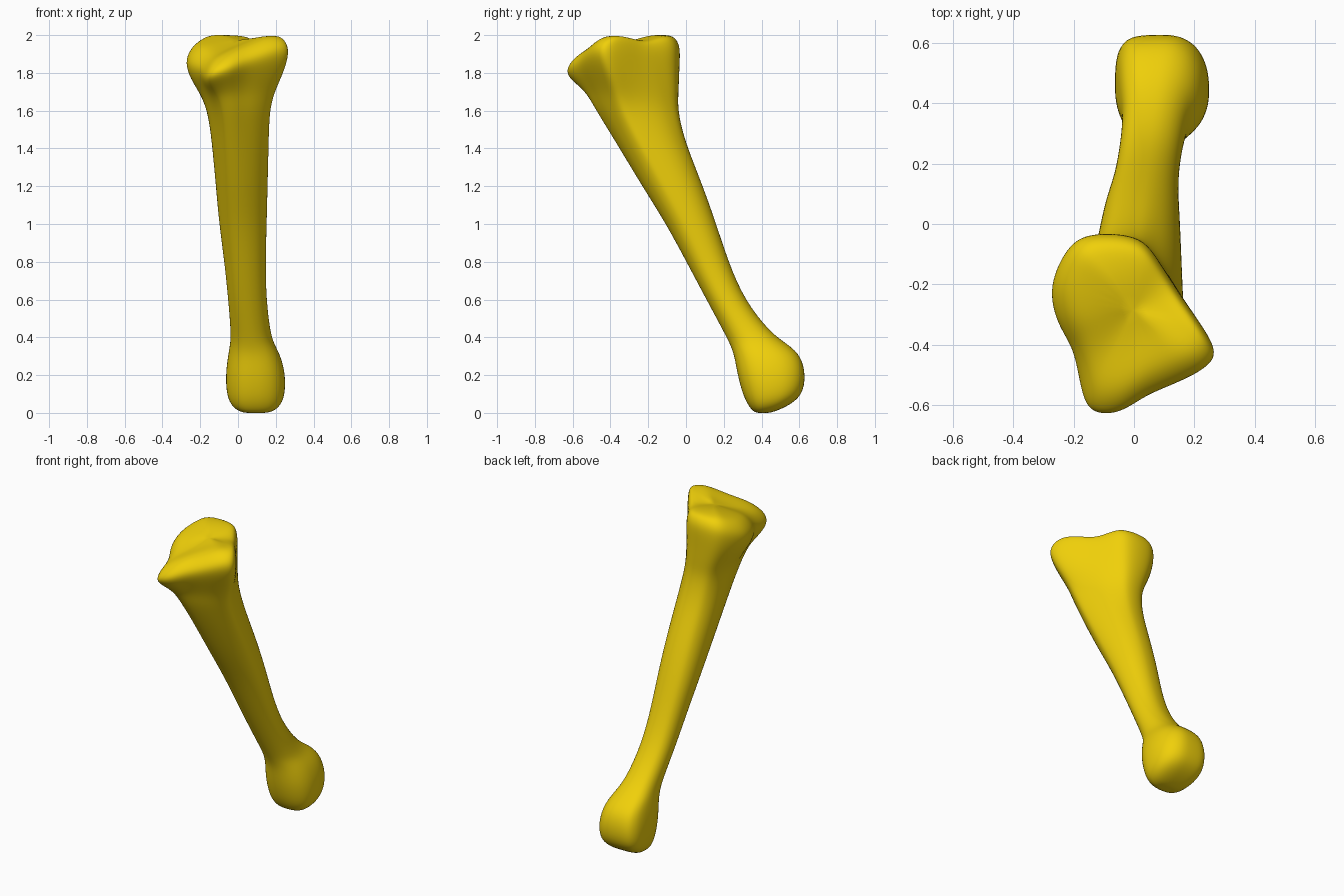
import bpy, bmesh, math

if "Cube" in bpy.data.objects:
    bpy.data.objects.remove(bpy.data.objects["Cube"])

# Outline of the wide upper end seen from above
HEAD = [(-.27, -.2), (-.25, -.32), (-.195, -.42), (-.165, -.57), (-.12, -.62),
        (-.04, -.615), (.05, -.56), (.18, -.505), (.265, -.445), (.25, -.37),
        (.16, -.24), (.09, -.13), (.02, -.045), (-.12, -.03), (-.21, -.07)]

# Cross-sections: z, x min, x max, y min, y max
RINGS = [
    (0.00, .02, .17, .365, .45),
    (0.03, -.03, .22, .335, .53),
    (0.09, -.060, .249, .303, .618),
    (0.20, -.066, .252, .273, .634),
    (0.30, -.053, .227, .257, .61),
    (0.36, -.042, .194, .235, .545),
    (0.42, -.037, .172, .205, .45),
    (0.60, -.052, .150, .108, .308),
    (0.80, -.072, .146, .002, .225),
    (1.00, -.100, .152, -.105, .16),
    (1.20, -.117, .157, -.232, .09),
    (1.40, -.136, .162, -.352, .01),
    (1.52, -.150, .165, -.425, -.025),
    (1.62, -.170, .173, -.487, -.042),
    (1.70, -.205, .195, -.525, -.038),
    (1.80, -.255, .242, -.585, -.035),
    (1.89, -.277, .270, -.632, -.031),
    (1.945, -.272, .266, -.63, -.034),
    (1.985, -.240, .240, -.575, -.055),
    (2.002, -.195, .200, -.51, -.09),
    (2.004, -.10, .11, -.40, -.17),
]


def clamp(v):
    return max(0, min(1, v))


def fit(pts, x0, x1, y0, y1):
    """Stretch an outline so it fills the given box."""
    xs, ys = [p[0] for p in pts], [p[1] for p in pts]
    sx = (x1 - x0) / (max(xs) - min(xs))
    sy = (y1 - y0) / (max(ys) - min(ys))
    return [(x0 + (x - min(xs)) * sx, y0 + (y - min(ys)) * sy) for x, y in pts]


def densify(pts):
    """Insert a smooth midpoint between each pair of outline points."""
    out, n = [], len(pts)
    for i in range(n):
        a, b, c, d = (pts[(i + k) % n] for k in (-1, 0, 1, 2))
        out += [b, tuple((9 * (b[k] + c[k]) - a[k] - d[k]) / 16 for k in (0, 1))]
    return out


head = fit(densify(HEAD), -1, 1, -1, 1)


def section(z):
    """Boxy oval at the foot, oval shaft, turning into the head outline."""
    w = clamp((z - .4) / 1.45) ** 3
    e = 2.1 + .4 * clamp((.42 - z) / .15)
    pts = []
    for x, y in head:
        a = math.atan2(y, x)
        c, s = math.cos(a), math.sin(a)
        q = e + (e - 2) * 3 * max(0, -2 * c * s) * (s > 0)  # boxier back left
        r = (abs(c) ** q + abs(s) ** q) ** (-1 / q)
        pts.append((w * x + (1 - w) * r * c, w * y + (1 - w) * r * s))
    return pts


def drop(x, y):
    """Top surface: falls to the front left, saddle between back and right."""
    slope = .24 * max(0, -x - y - .27)
    saddle = .032 * math.exp(-((x - y - .33) / .14) ** 2)
    return slope + saddle


# Loft the whole bone
bm = bmesh.new()
loops = []
for z, *box in RINGS:
    tilt = clamp((z - 1.67) / .25)
    loops.append([bm.verts.new((x, y, z - tilt * drop(x, y)))
                  for x, y in fit(section(z), *box)])
n = len(head)
for lo, hi in zip(loops, loops[1:]):
    for i in range(n):
        j = (i + 1) % n
        bm.faces.new((lo[i], lo[j], hi[j], hi[i]))
# Close both ends with fans
for loop in (loops[0][::-1], loops[-1]):
    bmesh.ops.poke(bm, faces=[bm.faces.new(loop)])
bmesh.ops.recalc_face_normals(bm, faces=bm.faces[:])
for f in bm.faces:
    f.smooth = True
mesh = bpy.data.meshes.new("long_bone")
bm.to_mesh(mesh)
bm.free()
bone = bpy.data.objects.new("long_bone", mesh)
bpy.context.collection.objects.link(bone)
sub = bone.modifiers.new("smooth", 'SUBSURF')
sub.levels = sub.render_levels = 2

mat = bpy.data.materials.new("bone_yellow")
mat.diffuse_color = (.87, .63, .003, 1)
mat.use_nodes = True
mat.node_tree.nodes["Principled BSDF"].inputs["Base Color"].default_value = mat.diffuse_color
mesh.materials.append(mat)
